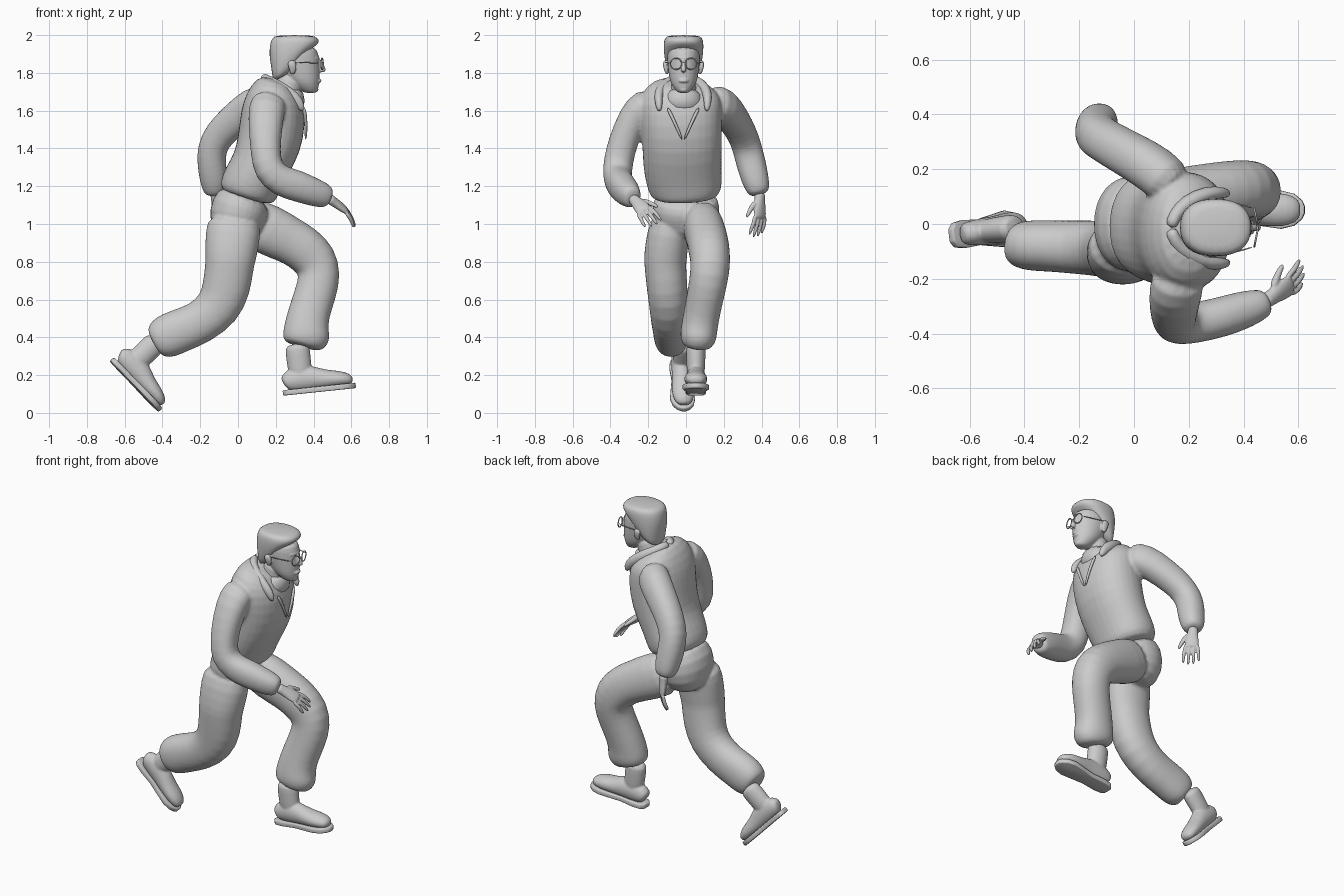
import bpy, bmesh
from math import sin, cos, pi, radians
from mathutils import Vector, Matrix

I = Matrix.Identity(4)


def tube(bm, pts, mat=I, n=16, sq=1.0):
    """Loft elliptical rings; point = x, y, z, side radius, other radius[, pitch of a level ring]."""
    rings = []
    P = [Vector(p[:3]) for p in pts]
    for i, p in enumerate(pts):
        t = (P[min(i + 1, len(P) - 1)] - P[max(i - 1, 0)]).normalized()
        if len(p) > 5:
            t = Vector((-sin(radians(p[5])), 0, cos(radians(p[5]))))
        a = Vector((0, 1, 0))
        a = (a - t * a.dot(t)).normalized()
        b = t.cross(a)
        ring = []
        for k in range(n):
            c, s = cos(2 * pi * k / n), sin(2 * pi * k / n)
            c, s = [abs(v) ** sq * (1 if v >= 0 else -1) for v in (c, s)]
            ring.append(bm.verts.new(mat @ (P[i] + a * c * p[3] + b * s * p[4])))
        rings.append(ring)
    for r, q in zip(rings, rings[1:]):
        for k in range(n):
            bm.faces.new((r[k], r[(k + 1) % n], q[(k + 1) % n], q[k]))
    bm.faces.new(rings[0][::-1])
    bm.faces.new(rings[-1])


def finish(name, bm, voxel=0, sub=1, smooth=4):
    bmesh.ops.recalc_face_normals(bm, faces=bm.faces)
    for f in bm.faces:
        f.smooth = True
    me = bpy.data.meshes.new(name)
    bm.to_mesh(me)
    bm.free()
    ob = bpy.data.objects.new(name, me)
    bpy.context.collection.objects.link(ob)
    if sub:
        m = ob.modifiers.new("Subdivide", 'SUBSURF')
        m.levels = m.render_levels = sub
    if voxel:
        m = ob.modifiers.new("Fuse", 'REMESH')
        m.mode, m.voxel_size, m.use_smooth_shade = 'VOXEL', voxel, True
        m = ob.modifiers.new("Soften", 'SMOOTH')
        m.factor, m.iterations = 0.5, smooth
    return ob


def part(name, *tubes, mat=I, voxel=0, n=16, sq=1.0, sub=1, smooth=4):
    bm = bmesh.new()
    for t in tubes:
        tube(bm, t, mat, n, sq)
    return finish(name, bm, voxel, sub, smooth)


# Jacket: body and both sleeves fused
body = [(.04, 0, 1.13, .165, .13), (.05, 0, 1.17, .195, .16), (.075, -.01, 1.23, .205, .16),
        (.12, -.02, 1.31, .212, .155), (.165, -.02, 1.42, .215, .175), (.185, -.025, 1.54, .22, .178),
        (.185, -.03, 1.64, .225, .165), (.185, -.025, 1.71, .2, .125), (.21, -.02, 1.76, .12, .09)]
right_sleeve = [(.17, -.17, 1.65, .09, .1), (.15, -.25, 1.61, .09, .1), (.145, -.31, 1.5, .08, .09),
                (.145, -.35, 1.38, .08, .08), (.16, -.365, 1.28, .08, .085), (.23, -.36, 1.225, .075, .085),
                (.32, -.34, 1.2, .075, .085), (.41, -.31, 1.165, .07, .075), (.455, -.295, 1.15, .058, .068),
                (.49, -.28, 1.135, .048, .052)]
left_sleeve = [(.16, .12, 1.65, .09, .1), (.08, .2, 1.63, .09, .1), (-.02, .255, 1.55, .085, .09),
               (-.1, .3, 1.475, .08, .085), (-.14, .325, 1.4, .08, .08), (-.14, .345, 1.32, .08, .078),
               (-.13, .365, 1.24, .075, .075), (-.125, .38, 1.19, .066, .066), (-.12, .39, 1.15, .05, .05)]
part("jacket", body, right_sleeve, left_sleeve, voxel=.009, sq=.9)

# Collar: flat band sweeping from nape to two front points, plus neckline edges
collar = [(.345, -.14, 1.595, .012, .012), (.325, -.145, 1.645, .022, .03), (.27, -.145, 1.695, .028, .034),
          (.19, -.11, 1.745, .03, .03), (.145, -.06, 1.768, .024, .026), (.135, -.015, 1.775, .024, .026)]
mirror_y = lambda pts: [(p[0], -.03 - p[1], *p[2:]) for p in pts]
edge = [(.348, -.1, 1.62, .012, .012), (.362, -.06, 1.54, .009, .009), (.358, -.018, 1.44, .007, .007)]
for side, f in (("right", lambda p: p), ("left", mirror_y)):
    part(side + "_collar", f(collar), n=10)
    part(side + "_neckline_edge", f(edge), n=8)
part("undershirt", [(.26, -.015, 1.6, .11, .09), (.275, -.015, 1.66, .105, .085), (.265, -.015, 1.72, .085, .075)])

# Trousers: seat and both legs fused, with cloth bulges at knee and cuff
seat = [(.05, 0, 1.17, .165, .125), (.01, 0, 1.09, .185, .165), (-.01, 0, 1.0, .18, .15), (0, -.01, .9, .11, .1)]
front_leg = [(.03, .08, 1.03, .1, .13), (.16, .095, .97, .112, .14), (.28, .115, .91, .11, .125),
             (.34, .12, .875, .112, .125), (.41, .13, .81, .108, .125), (.435, .125, .73, .105, .115),
             (.41, .105, .63, .1, .112), (.375, .085, .53, .098, .112), (.36, .07, .45, .098, .12),
             (.362, .065, .4, .1, .13), (.36, .06, .36, .085, .11), (.355, .058, .345, .06, .075)]
back_leg = [(-.02, -.07, 1.05, .1, .14), (-.025, -.095, .95, .115, .15), (-.04, -.11, .82, .117, .138),
            (-.045, -.11, .78, .112, .13), (-.06, -.1, .66, .11, .132), (-.1, -.09, .555, .105, .125),
            (-.2, -.085, .475, .1, .115), (-.31, -.08, .435, .095, .118), (-.39, -.078, .4, .095, .12),
            (-.43, -.075, .378, .08, .095), (-.445, -.072, .37, .06, .07)]
part("trousers", seat, front_leg, back_leg, voxel=.009, sq=.92)

# Boots: shaft and foot fused, plus a stepped sole
shaft = [(.0, 0, .05, .045, .06), (-.005, 0, .15, .052, .068), (-.005, 0, .22, .054, .068), (-.005, 0, .28, .056, .07)]
foot = [(-.1, 0, .06, .035, .035), (-.08, 0, .075, .048, .06), (0, 0, .085, .055, .075), (.07, 0, .078, .056, .065),
        (.13, 0, .065, .062, .052), (.2, 0, .06, .067, .046), (.25, 0, .052, .055, .036), (.277, 0, .04, .03, .02)]
sole = [(-.11, .025), (-.09, .048), (-.04, .055), (.05, .05), (.13, .062), (.2, .072), (.25, .06), (.28, .035), (.29, .012)]
for side, loc, yaw, pitch, size in (("front", (.345, .052, .102), 0, 6, .97),
                                    ("back", (-.607, -.035, .2), 7, -46, .93)):
    mat = (Matrix.Translation(loc) @ Matrix.Rotation(radians(yaw), 4, 'Z')
           @ Matrix.Rotation(radians(-pitch), 4, 'Y') @ Matrix.Scale(size, 4))
    part(side + "_boot", shaft, foot, mat=mat, voxel=.006, smooth=5)
    bm = bmesh.new()
    outline = sole + [(x, -w) for x, w in reversed(sole)]
    f = bm.faces.new([bm.verts.new((x, w, 0)) for x, w in outline])
    top = bmesh.ops.extrude_face_region(bm, geom=[f])["geom"]
    bmesh.ops.translate(bm, vec=(0, 0, .03), verts=[v for v in top if isinstance(v, bmesh.types.BMVert)])
    bm.transform(mat)
    ob = finish(side + "_sole", bm, sub=0)
    m = ob.modifiers.new("Rounded edge", 'BEVEL')
    m.width, m.segments = .006, 2

# Hands: palm, four fingers and thumb, curled towards the palm
for side, wrist, along, across, curl in (("right", (.475, -.285, 1.14), (.17, .11, -.12), (-.2, .8, .45), -1),
                                         ("left", (-.12, .39, 1.17), (.12, .02, -1), (.6, -.6, 0), 1)):
    x = Vector(along).normalized()
    z = x.cross(Vector(across)).normalized()
    y = z.cross(x)
    mat = Matrix((x, y, z)).transposed().to_4x4()
    mat.translation = wrist
    digits = [[(0, 0, 0, .034, .032), (.035, 0, 0, .03, .026), (.08, .003, 0, .042, .024),
               (.125, 0, 0, .045, .018), (.145, 0, 0, .038, .012)]]
    for i, length in enumerate((.085, .105, .11, .1)):
        o = (i - 1.5) * .023
        digits.append([(.12, o, 0, .011, .012), (.135 + length * .4, o * 1.2, .01 * curl, .011, .012),
                       (.13 + length * .8, o * 1.3, .03 * curl, .01, .01), (.13 + length, o * 1.3, .04 * curl, .005, .005)])
    digits.append([(.05, .025, 0, .017, .017), (.09, .055, .012 * curl, .014, .014),
                   (.125, .072, .02 * curl, .011, .011), (.14, .078, .024 * curl, .006, .006)])
    part(side + "_hand", *digits, mat=mat, voxel=.0045, n=10, smooth=2)

# Head: neck, skull and facial features fused
cy = -.013
neck = [(.235, cy, 1.64, .075, .08), (.265, cy, 1.72, .066, .07), (.29, cy, 1.8, .066, .07)]
skull = [(.385, cy, 1.692, .026, .028, 0), (.373, cy, 1.71, .045, .052, 0), (.352, cy, 1.745, .07, .08, 0),
         (.335, cy, 1.79, .08, .1, 0), (.322, cy, 1.84, .086, .112, 0), (.312, cy, 1.89, .09, .12, 0),
         (.305, cy, 1.95, .085, .11, 0)]
nose = [(.43, cy, 1.872, .01, .012, 0), (.44, cy, 1.84, .011, .015, 0), (.45, cy, 1.815, .016, .02, 0),
        (.443, cy, 1.802, .012, .012, 0)]
brow = [(.418, cy - .06, 1.878, .01, .01), (.432, cy, 1.88, .012, .012), (.418, cy + .06, 1.878, .01, .01)]
brow = [(x, y, z, 0.01, .01, 0) for x, y, z, *_ in brow]
lips = [(.428, cy, 1.748, .022, .01, 0), (.432, cy, 1.757, .028, .012, 0), (.43, cy, 1.768, .022, .01, 0)]
chin = [(.4, cy, 1.695, .022, .02, 0), (.405, cy, 1.71, .028, .025, 0), (.4, cy, 1.73, .022, .02, 0)]
ears = [[(.288, cy + s * .086, 1.79, .008, .012, 0), (.29, cy + s * .093, 1.815, .011, .018, 0),
         (.286, cy + s * .098, 1.845, .014, .026, 0), (.284, cy + s * .096, 1.868, .008, .016, 0)] for s in (-1, 1)]
part("head", neck, skull, nose, brow, lips, chin, *ears, voxel=.005, smooth=3)

# Short, flat-topped hair
part("hair", [(.235, cy, 1.775, .062, .045, 25), (.25, cy, 1.81, .085, .078, 30), (.275, cy, 1.87, .1, .11, 27),
              (.292, cy, 1.92, .106, .131, 12), (.3, cy, 1.96, .106, .132, 4), (.3, cy, 1.985, .1, .122, 0),
              (.3, cy, 2.0, .08, .095, 0)], sq=.85, n=24)

# Glasses: two round rims, bridge and temples
for side, s in (("right", -1), ("left", 1)):
    bpy.ops.mesh.primitive_torus_add(major_radius=.03, minor_radius=.0035, major_segments=28, minor_segments=8,
                                     location=(.445, cy + s * .04, 1.848), rotation=(0, pi / 2, s * .2))
    bpy.context.object.name = side + "_glasses_rim"
    bpy.ops.object.shade_smooth()
    part(side + "_glasses_temple", [(.436, cy + s * .07, 1.853, .003, .003), (.38, cy + s * .088, 1.853, .003, .003),
                                    (.29, cy + s * .1, 1.858, .003, .003)], n=8)
part("glasses_bridge", [(.449, cy - .011, 1.852, .003, .003, 0), (.452, cy - .004, 1.856, .004, .004, 0),
                        (.449, cy + .011, 1.858, .003, .003, 0)], n=8)
